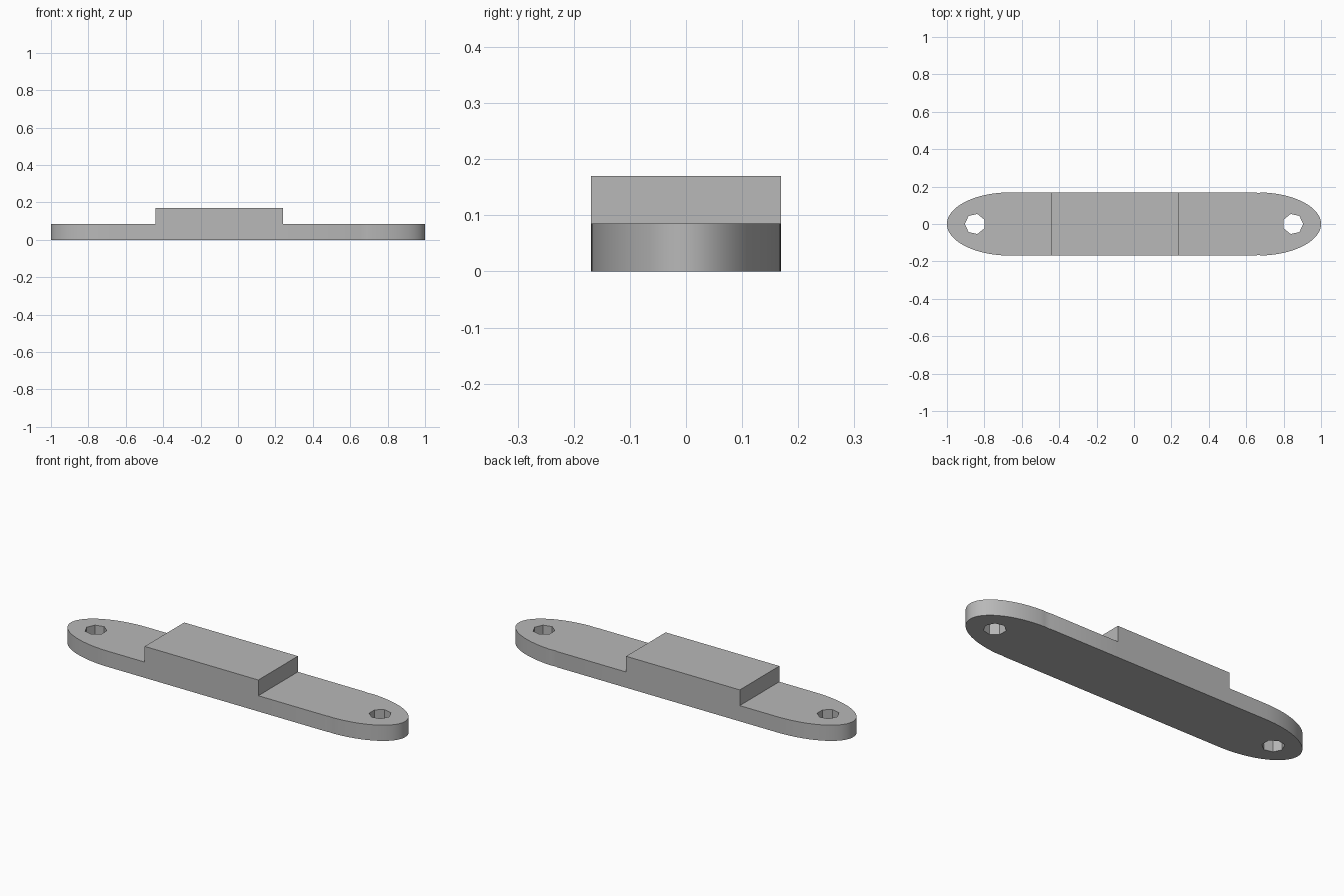
import bpy, bmesh
from math import sin, cos, pi, radians

cube = bpy.data.objects.get("Cube")
if cube:
    bpy.data.objects.remove(cube, do_unlink=True)

HALF_W, PLATE_H, BLOCK_H = 0.169, 0.085, 0.17
END_X, END_R = 0.66, 0.34            # start and length of the rounded ends
HOLE_X, HOLE_R = 0.85, 0.055
BLOCK_X = (-0.44, 0.24)

gray = bpy.data.materials.new("plain_gray")
gray.use_nodes = True
color = (0.48, 0.48, 0.48, 1)
gray.diffuse_color = color
gray.node_tree.nodes["Principled BSDF"].inputs["Base Color"].default_value = color


def arc(cx, rx, ry, start, stop, steps):
    """Points on an ellipse centred on the x axis, angles in degrees."""
    angles = [radians(start + (stop - start) * i / steps) for i in range(steps + 1)]
    return [(cx + rx * cos(a), ry * sin(a)) for a in angles]


def add_loop(bm, points):
    verts = [bm.verts.new((x, y, 0)) for x, y in points]
    return [bm.edges.new((v, verts[i - 1])) for i, v in enumerate(verts)]


def raise_faces(bm, faces, height):
    result = bmesh.ops.extrude_face_region(bm, geom=faces)["geom"]
    moved = [g for g in result if isinstance(g, bmesh.types.BMVert)]
    bmesh.ops.translate(bm, verts=moved, vec=(0, 0, height))
    return [g for g in result if isinstance(g, bmesh.types.BMFace)]


bm = bmesh.new()

# Outline with elliptical ends and a fine nick where the right-hand arc begins
nick = [(END_X, HALF_W - 0.003), (END_X - 0.01, HALF_W)]
outline = arc(END_X, END_R, HALF_W, -85, 85, 48) + nick
outline += arc(-END_X, END_R, HALF_W, 90, 270, 48)
outline += [(x, -y) for x, y in reversed(nick)]
edges = add_loop(bm, outline)

# Seven-sided screw holes, each with a corner pointing outward
for side in (-1, 1):
    hole = [(side * (HOLE_X + HOLE_R * cos(2 * pi * i / 7)), HOLE_R * sin(2 * pi * i / 7))
            for i in range(7)]
    edges += add_loop(bm, hole)
bmesh.ops.triangle_fill(bm, edges=edges, use_beauty=True, normal=(0, 0, 1))

# Cut the plate where the raised block starts and ends
for x in BLOCK_X:
    bmesh.ops.bisect_plane(bm, geom=bm.verts[:] + bm.edges[:] + bm.faces[:],
                           plane_co=(x, 0, 0), plane_no=(1, 0, 0))

# Plate thickness, then the raised block
top = raise_faces(bm, bm.faces[:], PLATE_H)
middle = [f for f in top if BLOCK_X[0] < f.calc_center_median().x < BLOCK_X[1]]
raise_faces(bm, middle, BLOCK_H - PLATE_H)
bmesh.ops.recalc_face_normals(bm, faces=bm.faces[:])

mesh = bpy.data.meshes.new("mounting_bar")
bm.to_mesh(mesh)
bm.free()
mesh.materials.append(gray)
bar = bpy.data.objects.new("mounting_bar", mesh)
bpy.context.collection.objects.link(bar)

bpy.ops.object.select_all(action="DESELECT")
bar.select_set(True)
bpy.context.view_layer.objects.active = bar
bpy.ops.object.shade_smooth_by_angle(angle=radians(30))
